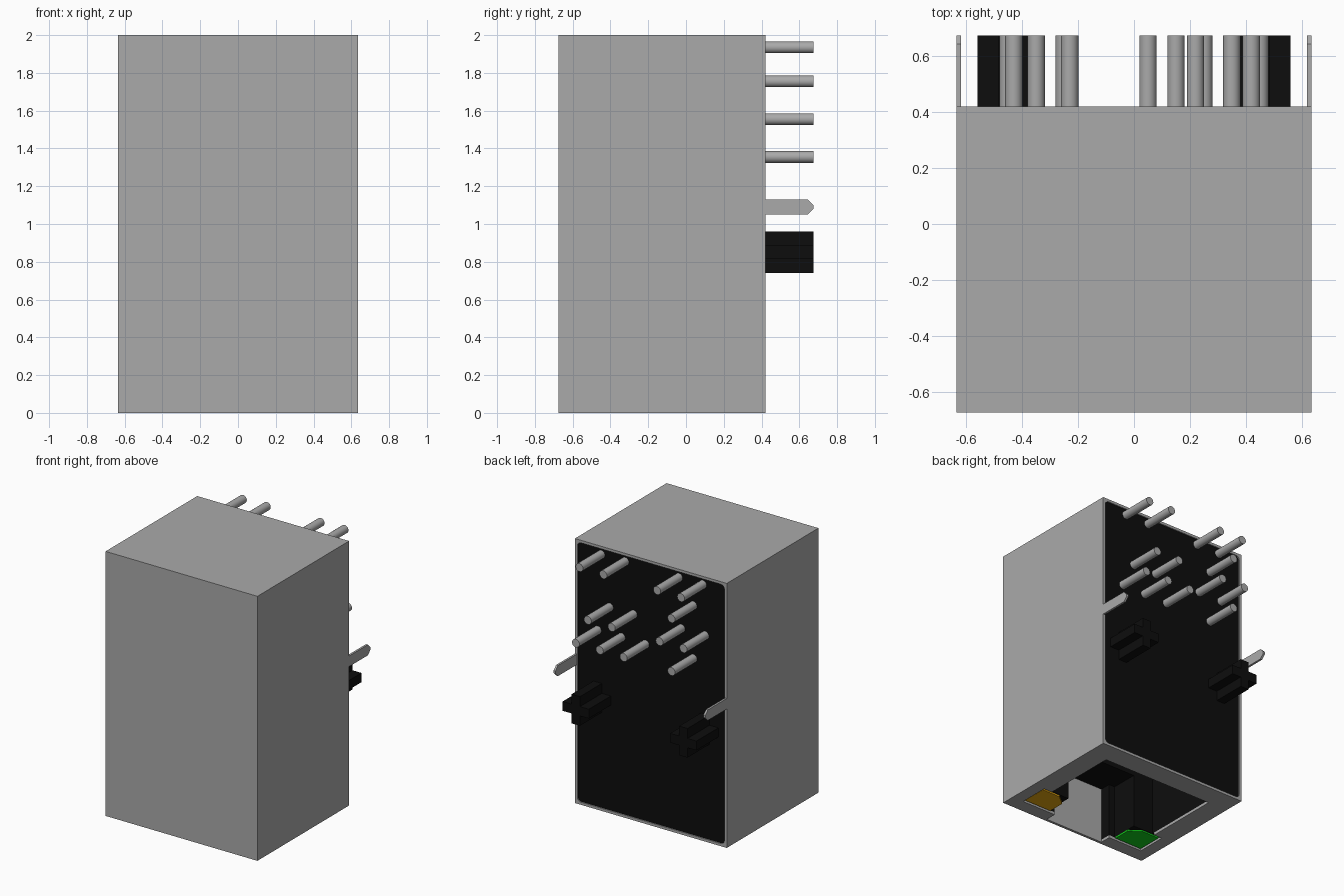
import bpy, bmesh, math
from mathutils import Matrix

old = bpy.data.objects.get("Cube")
if old:
    bpy.data.objects.remove(old, do_unlink=True)


def material(name, rgb):
    m = bpy.data.materials.new(name)
    m.use_nodes = True
    m.diffuse_color = (*rgb, 1)
    m.node_tree.nodes["Principled BSDF"].inputs["Base Color"].default_value = (*rgb, 1)
    return m


METAL = material("grey metal", (0.40, 0.40, 0.40))
BLACK = material("black plastic", (0.004, 0.004, 0.004))
AMBER = material("amber lens", (0.85, 0.42, 0.005))
GREEN = material("green lens", (0.005, 0.62, 0.01))

# Columns give the world direction of the outline's two axes and the depth axis
AXES = {
    "x": Matrix(((0, 0, 1), (1, 0, 0), (0, 1, 0))),
    "y": Matrix(((-1, 0, 0), (0, 0, 1), (0, 1, 0))),
    "z": Matrix.Identity(3),
}


def add_mesh(name, mesh, mat):
    mesh.materials.clear()
    mesh.materials.append(mat)
    ob = bpy.data.objects.new(name, mesh)
    bpy.context.collection.objects.link(ob)
    return ob


def prism(name, outlines, lo, hi, mat, axis="z"):
    """Extrude an outline (later outlines are holes) from lo to hi along an axis."""
    cu = bpy.data.curves.new(name, "CURVE")
    cu.dimensions = "2D"
    cu.fill_mode = "BOTH"
    cu.extrude = (hi - lo) / 2
    for pts in outlines:
        sp = cu.splines.new("POLY")
        sp.points.add(len(pts) - 1)
        for p, (u, v) in zip(sp.points, pts):
            p.co = (u, v, 0, 1)
        sp.use_cyclic_u = True
    tmp = bpy.data.objects.new(name + "_outline", cu)
    bpy.context.collection.objects.link(tmp)
    dg = bpy.context.evaluated_depsgraph_get()
    mesh = bpy.data.meshes.new_from_object(tmp.evaluated_get(dg))
    bpy.data.objects.remove(tmp, do_unlink=True)
    bpy.data.curves.remove(cu)
    mesh.name = name
    bm = bmesh.new()
    bm.from_mesh(mesh)
    bmesh.ops.remove_doubles(bm, verts=bm.verts, dist=1e-5)
    bmesh.ops.translate(bm, verts=bm.verts, vec=(0, 0, (lo + hi) / 2))
    bmesh.ops.transform(bm, verts=bm.verts, matrix=AXES[axis].to_4x4())
    bmesh.ops.recalc_face_normals(bm, faces=bm.faces)
    for f in bm.faces:
        f.smooth = False
        f.material_index = 0
    bm.to_mesh(mesh)
    bm.free()
    return add_mesh(name, mesh, mat)


def rect(x0, x1, y0, y1):
    return [(x0, y0), (x1, y0), (x1, y1), (x0, y1)]


def rounded(x0, x1, y0, y1, r, n=4):
    pts = []
    for i, (cx, cy) in enumerate(rect(x0 + r, x1 - r, y0 + r, y1 - r)):
        for k in range(n + 1):
            a = math.pi * (1 + i / 2 + k / n / 2)
            pts.append((cx + r * math.cos(a), cy + r * math.sin(a)))
    return pts


def mirrored(half):
    """Close a half outline by reflecting it across x = 0."""
    return half + [(-x, y) for x, y in reversed(half)]


W, FRONT, BACK, H, T = 0.635, -0.675, 0.42, 2.0, 0.02
RIM = BACK - 0.02

# Metal shell: walls, top, rear rim and the plate around the socket opening
prism("shell_front", [rect(-W, W, FRONT, FRONT + T)], T, H - T, METAL)
for side, s in (("left", 1), ("right", -1)):
    x0, x1 = sorted((s * W, s * (W - T)))
    prism("shell_" + side, [rect(x0, x1, FRONT + T, RIM)], T, H - T, METAL)
prism("shell_top", [rect(-W, W, FRONT, RIM)], H - T, H, METAL)
prism("shell_rear_rim", [rect(-W, W, 0, H), rounded(-W + T, W - T, T, H - T, 0.03)],
      RIM, BACK, METAL, "y")
opening = mirrored([(0.47, 0.255), (0.47, -0.34), (0.54, -0.34), (0.54, -0.57),
                    (0.25, -0.57), (0.25, FRONT + T)])
prism("shell_socket_plate", [rect(-W, W, FRONT, RIM), opening], 0, T, METAL)

# Black housing: keyed socket mouth, inner cavity and solid rear section
IN, HB = W - T, BACK - 0.008
mouth = mirrored([(0.47, 0.255), (0.47, -0.36), (0.30, -0.36), (0.30, -0.57),
                  (0.25, -0.57), (0.25, FRONT + T), (IN, FRONT + T), (IN, RIM)])
# The cavity edge and outer edge are joined as one U-shaped section plus a rear bar
half = mouth[:8]
for side, s in (("left", 1), ("right", -1)):
    pts = [(s * x, y) for x, y in half[1:7]] + [(s * IN, 0.255), (s * 0.47, 0.255)]
    prism("housing_mouth_" + side, [pts], T, 0.43, BLACK)
prism("housing_mouth_back", [rect(-IN, IN, 0.255, RIM)], T, 0.43, BLACK)
prism("housing_cavity", [rect(-IN, IN, FRONT + T, RIM), rect(-0.47, 0.47, -0.36, 0.255)],
      0.43, 1.0, BLACK)
prism("housing_core", [rect(-IN, IN, FRONT + T, RIM)], 1.0, H - T, BLACK)
prism("housing_back_panel", [rounded(-IN, IN, T, H - T, 0.03)], RIM, HB, BLACK, "y")

# Indicator lenses beside the key slot
lens = [(0.53, -0.365), (0.38, -0.365), (0.30, -0.43), (0.30, -0.56), (0.53, -0.56)]
prism("left_indicator", [lens], 0.008, T, AMBER)
prism("right_indicator", [[(-x, y) for x, y in lens]], 0.008, T, GREEN)

# Cross-shaped locating posts and pointed shield tabs on the back
TIP = 0.675
A, B, PZ = 0.11, 0.035, 0.85
cross = [(-B, -A), (B, -A), (B, -B), (A, -B), (A, B), (B, B),
         (B, A), (-B, A), (-B, B), (-A, B), (-A, -B), (-B, -B)]
tab = [(0.39, 1.05), (0.645, 1.05), (TIP, 1.08), (TIP, 1.10), (0.645, 1.13), (0.39, 1.13)]
for side, s in (("left", 1), ("right", -1)):
    # the y axis outline runs along -x
    prism(side + "_locating_post", [[(-s * 0.45 + u, PZ + v) for u, v in cross]],
          HB - 0.005, TIP, BLACK, "y")
    x0, x1 = sorted((s * W, s * (W - 0.016)))
    prism(side + "_shield_tab", [tab], x0, x1, METAL, "x")

# Round solder pins, grouped by height
PIN_ROWS = {
    1.935: (0.42, 0.22, -0.23, -0.43),
    1.755: (-0.35,),
    1.555: (0.35, 0.15, -0.25, -0.45),
    1.355: (0.45, 0.25, 0.05, -0.35),
}
count = 0
for z, xs in PIN_ROWS.items():
    for x in xs:
        count += 1
        bpy.ops.mesh.primitive_cylinder_add(
            vertices=24, radius=0.031, depth=TIP - 0.40,
            location=(x, (TIP + 0.40) / 2, z), rotation=(math.pi / 2, 0, 0))
        pin = bpy.context.object
        pin.name = f"solder_pin_{count}"
        pin.data.materials.append(METAL)
        bpy.ops.object.shade_smooth_by_angle(angle=math.radians(40))
